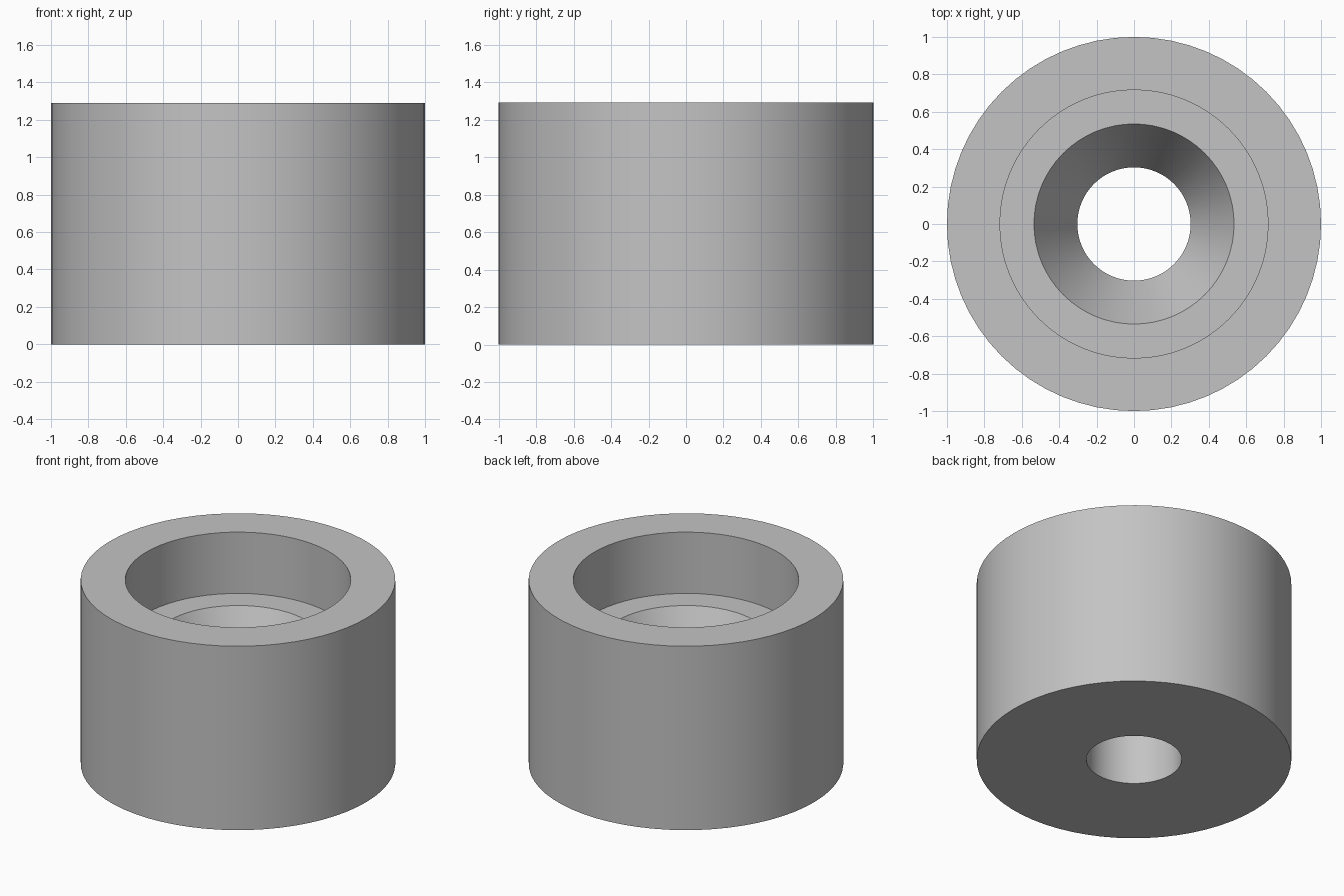
import bpy
import bmesh
import math

cube = bpy.data.objects.get("Cube")
if cube:
    bpy.data.objects.remove(cube, do_unlink=True)

SEGMENTS = 64
HEIGHT = 1.29

# Closed cross-section (radius, height), from the bottom outer edge round to the bore
profile = [
    (1.0, 0.0),
    (1.0, HEIGHT),
    (0.717, HEIGHT),
    (0.717, HEIGHT * 2 / 3),
    (0.535, HEIGHT * 2 / 3),
    (0.303, HEIGHT / 3),
    (0.303, 0.0),
]

# Plain grey material
grey = bpy.data.materials.new("plain grey")
grey.use_nodes = True
colour = (0.55, 0.55, 0.55, 1.0)
grey.diffuse_color = colour
grey.node_tree.nodes["Principled BSDF"].inputs["Base Color"].default_value = colour

# Bushing: revolve the cross-section with stepped recess, tapered seat and bore
bm = bmesh.new()
rings = []
for radius, z in profile:
    ring = []
    for i in range(SEGMENTS):
        a = math.tau * i / SEGMENTS
        ring.append(bm.verts.new((radius * math.cos(a), radius * math.sin(a), z)))
    rings.append(ring)
for k, ring in enumerate(rings):
    above = rings[(k + 1) % len(rings)]
    for i in range(SEGMENTS):
        j = (i + 1) % SEGMENTS
        bm.faces.new((ring[i], ring[j], above[j], above[i]))
bmesh.ops.recalc_face_normals(bm, faces=bm.faces)

mesh = bpy.data.meshes.new("bushing")
bm.to_mesh(mesh)
bm.free()
mesh.materials.append(grey)
bushing = bpy.data.objects.new("bushing", mesh)
bpy.context.collection.objects.link(bushing)

# Smooth round walls, sharp rims
bpy.ops.object.select_all(action="DESELECT")
bushing.select_set(True)
bpy.context.view_layer.objects.active = bushing
bpy.ops.object.shade_smooth_by_angle(angle=math.radians(25))
